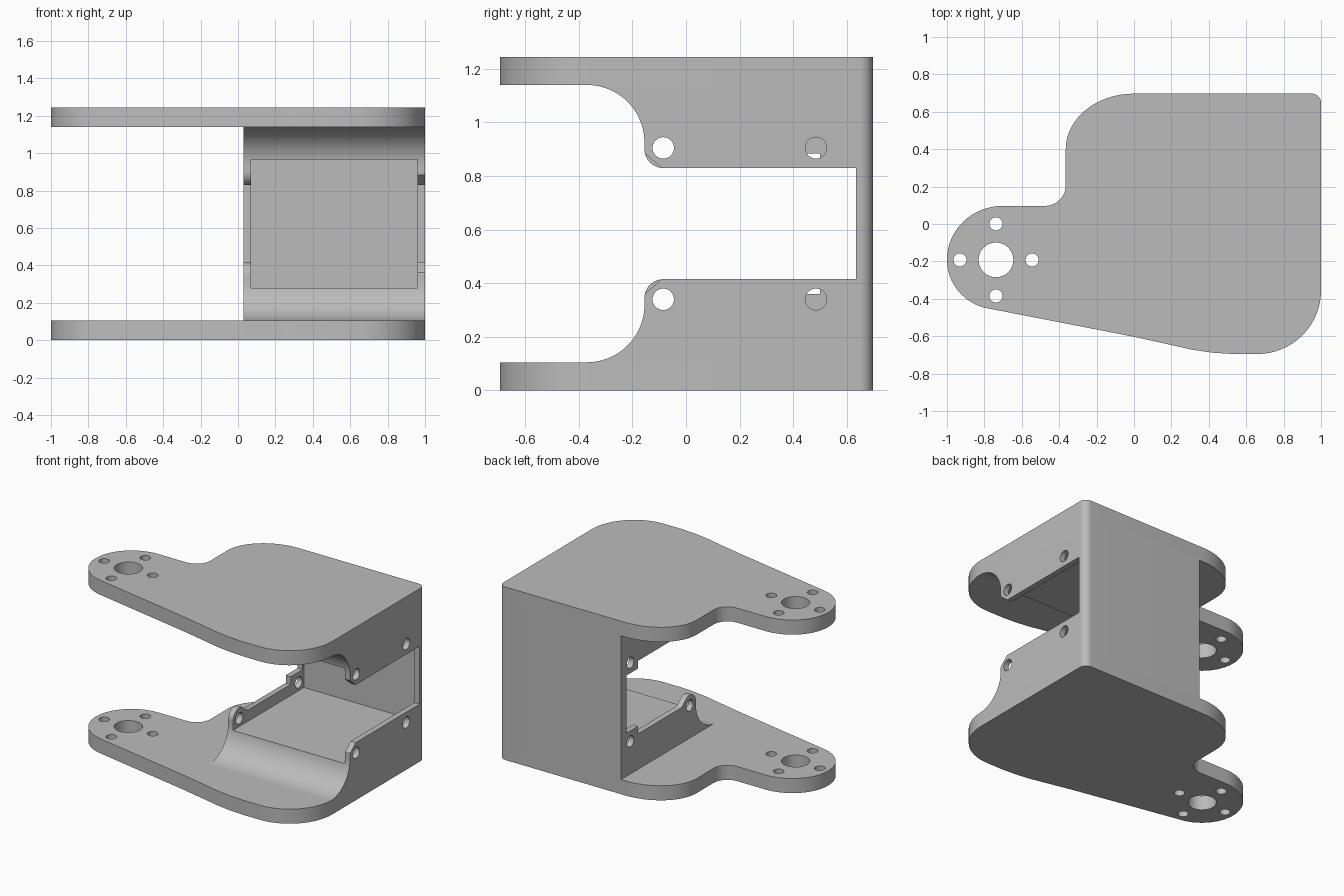
import bpy, bmesh
from math import cos, sin, radians

cube = bpy.data.objects.get("Cube")
if cube:
    bpy.data.objects.remove(cube, do_unlink=True)

grey = bpy.data.materials.new("plain grey")
grey.use_nodes = True
grey.diffuse_color = (0.5, 0.5, 0.5, 1)
grey.node_tree.nodes["Principled BSDF"].inputs["Base Color"].default_value = (0.5, 0.5, 0.5, 1)

HEIGHT = 1.245
PLATE = 0.105


def arc(cx, cy, rx, start, end, ry=None, n=16):
    ry = rx if ry is None else ry
    angles = [radians(start + (end - start) * i / n) for i in range(n + 1)]
    return [(cx + rx * cos(a), cy + ry * sin(a)) for a in angles]


def prism(name, outline, axis, lo, hi):
    """Extrude a 2D outline along z (outline in xy) or x (outline in yz)."""
    place = (lambda p, t: (p[0], p[1], t)) if axis == "z" else (lambda p, t: (t, p[0], p[1]))
    bm = bmesh.new()
    face = bm.faces.new([bm.verts.new(place(p, lo)) for p in outline])
    new = bmesh.ops.extrude_face_region(bm, geom=[face])["geom"]
    shift = (0, 0, hi - lo) if axis == "z" else (hi - lo, 0, 0)
    bmesh.ops.translate(bm, vec=shift, verts=[v for v in new if isinstance(v, bmesh.types.BMVert)])
    bmesh.ops.recalc_face_normals(bm, faces=bm.faces)
    mesh = bpy.data.meshes.new(name)
    bm.to_mesh(mesh)
    bm.free()
    mesh.materials.append(grey)
    obj = bpy.data.objects.new(name, mesh)
    bpy.context.collection.objects.link(obj)
    return obj


def activate(obj):
    bpy.ops.object.select_all(action="DESELECT")
    obj.select_set(True)
    bpy.context.view_layer.objects.active = obj


def cut(target, outline, axis, lo, hi):
    cutter = prism("cutter", outline, axis, lo, hi)
    cutter.hide_render = True
    mod = target.modifiers.new("cut", "BOOLEAN")
    mod.operation, mod.solver, mod.object = "DIFFERENCE", "EXACT", cutter
    activate(target)
    bpy.ops.object.modifier_apply(modifier=mod.name)
    bpy.data.objects.remove(cutter, do_unlink=True)


def flip(points):
    return [(y, HEIGHT - z) for y, z in points]


def mirrored(points):
    return points + flip(points)[::-1]


def rect(a0, a1, b0, b1):
    return [(a0, b0), (a1, b0), (a1, b1), (a0, b1)]


def circle(cx, cy, r):
    return arc(cx, cy, r, 0, 360, n=32)[:-1]


# Top and bottom plates with a rounded arm
outline = (
    arc(-0.735, -0.19, 0.265, 260, 180)
    + arc(-0.70, -0.19, 0.30, 180, 90, ry=0.287)[1:]
    + arc(-0.475, 0.207, 0.11, -90, 0)
    + arc(0, 0.40, 0.365, 180, 90, ry=0.297)
    + arc(0.95, 0.647, 0.05, 90, 0)
    + arc(0.66, -0.355, 0.34, 0, -90)
    + [(0.53, -0.695), (0.42, -0.688), (0.31, -0.672), (0.20, -0.647), (0, -0.603)]
)
plates = [prism("bottom_plate", outline, "z", 0, PLATE),
          prism("top_plate", outline, "z", HEIGHT - PLATE, HEIGHT)]
hub, reach = (-0.738, -0.192), 0.193
for plate in plates:
    cut(plate, circle(*hub, 0.093), "z", -1, 2)
    for dx, dy in ((1, 0), (-1, 0), (0, 1), (0, -1)):
        cut(plate, circle(hub[0] + dx * reach, hub[1] + dy * reach, 0.035), "z", -1, 2)

# Housing between the plates
body = prism("housing", mirrored(
    [(0.697, PLATE)]
    + arc(-0.37, 0.32, 0.215, -90, 0, n=24)
    + arc(-0.085, 0.345, 0.07, 180, 90)
    + [(0.635, 0.415)]), "x", 0.03, 1)

# Rounded rear corner
cut(body, arc(0.95, 0.647, 0.05, 0, 90) + [(0.95, 0.8), (1.1, 0.8), (1.1, 0.647)], "z", 0, HEIGHT)
# Inner pocket
cut(body, rect(-0.6, 0.65, 0.28, HEIGHT - 0.28), "x", 0.07, 0.96)
# Inner side window with round lugs
cut(body, mirrored(
    [(0.5, 0.36), (0.02, 0.36), (0, 0.366)]
    + arc(-0.085, 0.34, 0.075, 38, 90)
    + [(-0.4, 0.415)]), "x", -0.1, 0.07)
# Bevelled lugs on the outer side
bevel = [(-0.214, 0.31), (-0.031, 0.465), (-0.214, 0.465)]
for shape in (bevel, flip(bevel)):
    cut(body, shape, "x", 0.96, 1.1)
# Screw holes
for z in (0.34, HEIGHT - 0.34):
    cut(body, circle(-0.085, z, 0.04), "x", -0.1, 1.1)
    cut(body, circle(0.485, z, 0.04), "x", 0.9, 1.1)
    cut(body, circle(0.59, z, 0.04), "x", -0.1, 0.12)

for obj in plates + [body]:
    activate(obj)
    bpy.ops.object.shade_smooth_by_angle(angle=radians(30))
